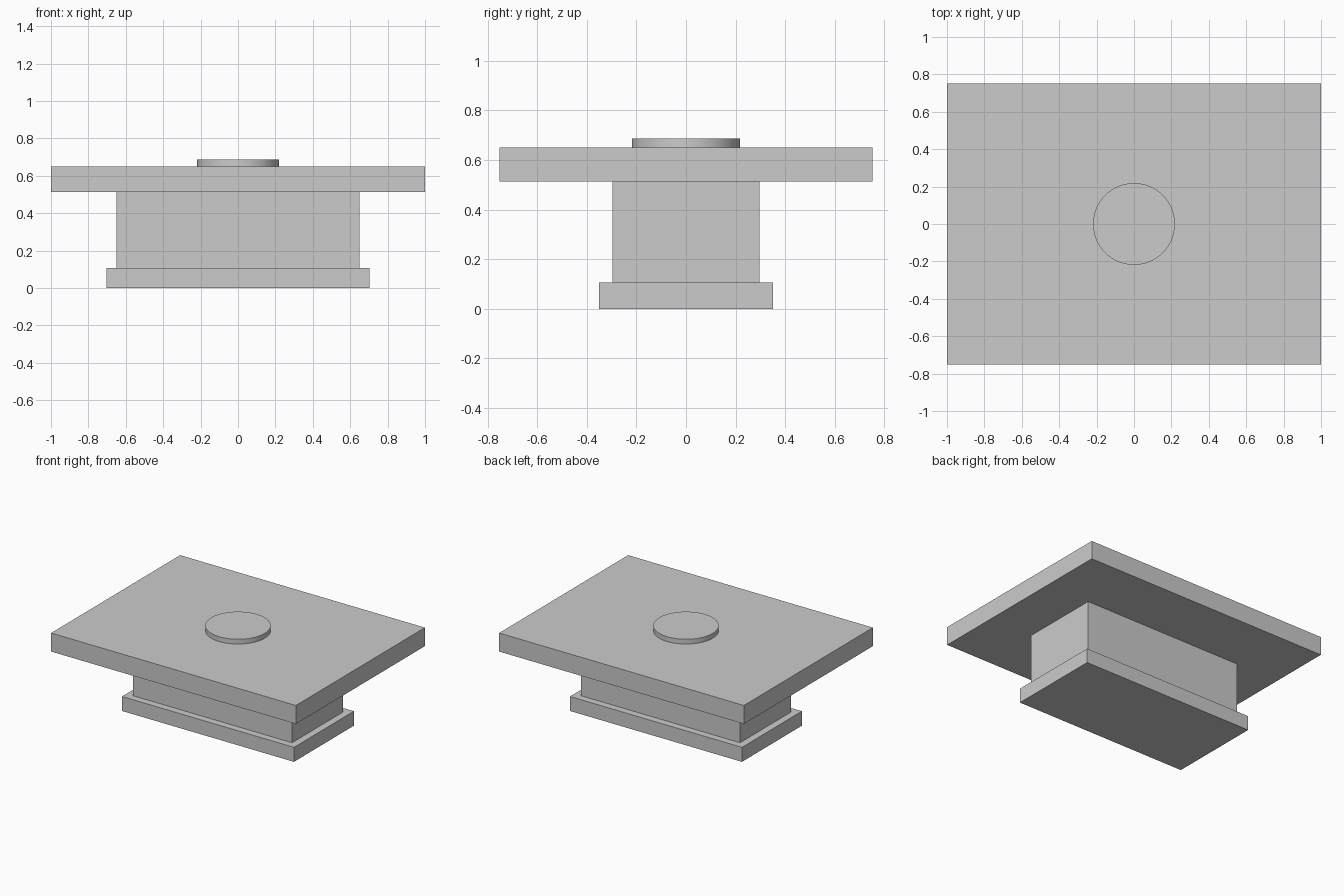
import bpy

cube = bpy.data.objects.get("Cube")
if cube:
    bpy.data.objects.remove(cube, do_unlink=True)

# Single plain grey
grey = bpy.data.materials.new("plain_grey")
grey.use_nodes = True
colour = (0.6, 0.6, 0.6, 1)
grey.diffuse_color = colour
grey.node_tree.nodes["Principled BSDF"].inputs["Base Color"].default_value = colour


def finish(name, width, depth, bottom, top):
    """Size the active unit primitive and stand it between two heights."""
    obj = bpy.context.object
    obj.name = name
    obj.scale = (width, depth, top - bottom)
    obj.location.z = (bottom + top) / 2
    bpy.ops.object.transform_apply(location=True, rotation=False, scale=True)
    obj.data.materials.append(grey)
    return obj


# Stacked slabs: foot, pedestal and table top
for name, width, depth, bottom, top in (
    ("base_plinth", 1.405, 0.70, 0, 0.107),
    ("pedestal", 1.30, 0.595, 0.107, 0.513),
    ("table_top", 2.0, 1.505, 0.513, 0.65),
):
    bpy.ops.mesh.primitive_cube_add(size=1)
    finish(name, width, depth, bottom, top)

# Round disc in the middle of the top
bpy.ops.mesh.primitive_cylinder_add(vertices=96, radius=0.5, depth=1)
finish("centre_disc", 0.437, 0.437, 0.65, 0.686)
bpy.ops.object.shade_smooth_by_angle()
